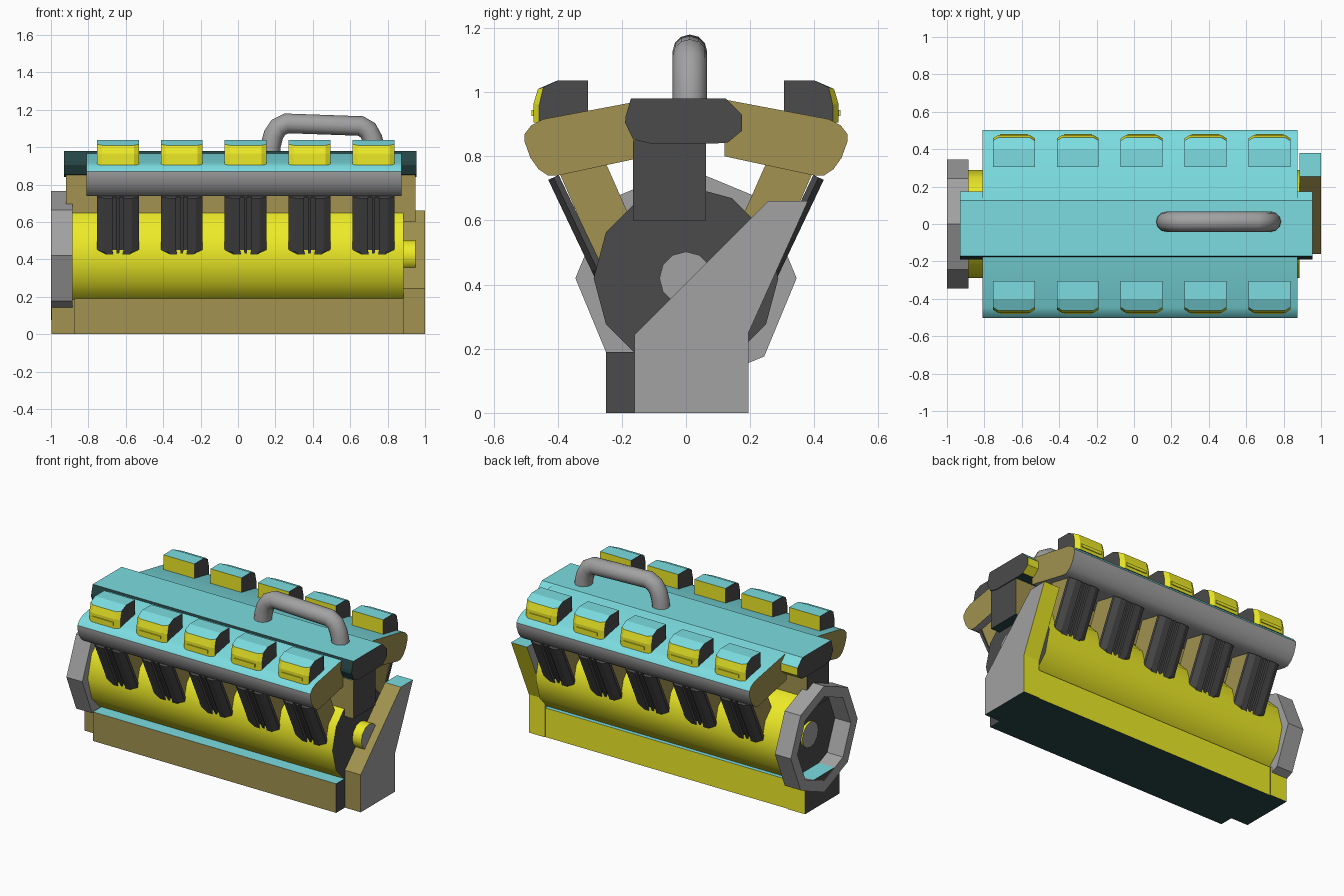
import bpy, bmesh, math
from mathutils import Vector

if "Cube" in bpy.data.objects:
    bpy.data.objects.remove(bpy.data.objects["Cube"])

def mat(name, c):
    m = bpy.data.materials.new(name)
    m.diffuse_color = (*c, 1)
    m.use_nodes = True
    m.node_tree.nodes["Principled BSDF"].inputs["Base Color"].default_value = m.diffuse_color
    return m

MATS = [mat("grey", (.36, .36, .36)), mat("cyan", (.2, .72, .75)), mat("yellow", (.85, .83, .02)),
        mat("olive", (.36, .29, .08)), mat("dark", (.07, .07, .07)), mat("deep_green", (.02, .06, .06))]
GREY, CYAN, YELLOW, OLIVE, DARK, GREEN = range(6)

def paint(n, front, back, end, top=CYAN, under=GREEN):
    """Pick a colour from the direction a face looks in."""
    if abs(n.x) > .8:
        return end
    if n.z > .6:
        return top
    if n.z < -.8:
        return under
    return front if n.y < 0 else back

def loft(name, sections, colours, smooth=0):
    """Closed solid through a list of equal-length 3D loops."""
    bm = bmesh.new()
    rings = [[bm.verts.new(p) for p in s] for s in sections]
    n = len(rings[0])
    for a, b in zip(rings, rings[1:]):
        for i in range(n):
            bm.faces.new((a[i], a[(i + 1) % n], b[(i + 1) % n], b[i]))
    bm.faces.new(rings[0])
    bm.faces.new(rings[-1])
    bmesh.ops.recalc_face_normals(bm, faces=bm.faces[:])
    bm.normal_update()
    for f in bm.faces:
        f.material_index = colours if isinstance(colours, int) else paint(f.normal, *colours)
    me = bpy.data.meshes.new(name)
    bm.to_mesh(me)
    bm.free()
    for m in MATS:
        me.materials.append(m)
    ob = bpy.data.objects.new(name, me)
    bpy.context.collection.objects.link(ob)
    if smooth:
        bpy.ops.object.select_all(action='DESELECT')
        ob.select_set(True)
        bpy.context.view_layer.objects.active = ob
        bpy.ops.object.shade_smooth_by_angle(angle=math.radians(smooth))
    return ob

def prism(name, pts, x0, x1, colours, s=1, smooth=0):
    """Extrude a (y, z) profile along x; s = -1 mirrors it in y."""
    return loft(name, [[(x, s * y, z) for y, z in pts] for x in (x0, x1)], colours, smooth)

def rect(y0, y1, z0, z1):
    return [(y0, z0), (y1, z0), (y1, z1), (y0, z1)]

def circle(r, n, cz=.42):
    return [(r * math.cos(2 * math.pi * i / n), cz + r * math.sin(2 * math.pi * i / n)) for i in range(n)]

# Base, end block and slanted end bracket
prism("base", rect(-.25, .19, 0, .19), -.875, .885, (OLIVE, YELLOW, DARK))
prism("end_block", rect(-.16, .195, 0, .19), -.998, -.875, (OLIVE, YELLOW, DARK))
prism("end_bracket", [(-.16, 0), (.195, 0), (.195, .25), (.38, .66), (.255, .66), (-.16, .245)],
      .885, 1, (OLIVE, YELLOW, GREY, OLIVE))
bpy.data.objects["end_bracket"].data.polygons[3].material_index = CYAN

# Crankcase drum with shaft stubs
prism("crankcase", circle(.288, 12), -.885, .885, (YELLOW, YELLOW, DARK, YELLOW, YELLOW), smooth=35)
prism("shaft", circle(.083, 12), -.9, .95, (YELLOW, YELLOW, GREY, YELLOW, YELLOW), smooth=35)

# Eight-sided hollow flywheel
bm = bmesh.new()
loops = [[bm.verts.new((x, y, z)) for y, z in circle(r, 8)]
         for x, r in ((-1, .345), (-.885, .345), (-.885, .275), (-1, .275))]
for k in range(4):
    a, b = loops[k], loops[(k + 1) % 4]
    for i in range(8):
        bm.faces.new((a[i], a[(i + 1) % 8], b[(i + 1) % 8], b[i]))
bmesh.ops.recalc_face_normals(bm, faces=bm.faces[:])
me = bpy.data.meshes.new("flywheel")
bm.to_mesh(me)
bm.free()
me.materials.append(MATS[GREY])
bpy.context.collection.objects.link(bpy.data.objects.new("flywheel", me))

# Central pillar and top bar
prism("pillar", rect(-.165, .063, .6, .85), -.92, .95, (OLIVE, OLIVE, DARK))
prism("top_bar", [(-.172, .98), (.125, .98), (.175, .93), (.175, .88), (.13, .843), (.09, .84),
                  (-.11, .84), (-.165, .853), (-.19, .905), (-.188, .925)],
      -.93, .955, (GREEN, YELLOW, DARK))

# Profiles for one bank (negative y side)
cover = [(-.12, .977), (-.445, .916), (-.482, .897), (-.503, .87), (-.503, .845), (-.485, .795),
         (-.46, .76), (-.43, .74), (-.40, .74), (-.12, .80)]
arm = [(-.40, .76), (-.255, .79), (-.14, .53), (-.255, .43)]
box_full = [(-.306, .9), (-.306, 1.037), (-.40, 1.037), (-.462, 1.01), (-.475, .965), (-.475, .905)]
box_end = [(-.306, .9), (-.306, 1.037), (-.40, 1.037), (-.445, 1.015), (-.458, .96), (-.458, .905)]
# Clip cross-section: (x, outward offset) with a central groove
clip_section = [(-.112, 0), (-.112, .018), (-.075, .036), (-.03, .036), (-.03, .02), (-.008, .02),
                (-.008, .032), (.008, .032), (.008, .02), (.03, .02), (.03, .036), (.075, .036),
                (.112, .018), (.112, 0)]
top = Vector((-.397, .742))
down = Vector((.145, -.305)).normalized()
out = Vector((down.y, -down.x))

for s, side in ((1, "front"), (-1, "rear")):
    prism(side + "_cover", cover, -.81, .875, (GREY, GREY, OLIVE, CYAN, GREY), s, smooth=35)
    for i in range(5):
        cx = -.642 + .3415 * i
        # Cap on the cover, with chamfered outer corners and a thin slot strip
        loft(side + "_cap", [[(cx + x, s * y, z) for y, z in prof] for x, prof in
             ((-.112, box_end), (-.085, box_full), (.085, box_full), (.112, box_end))],
             (YELLOW, YELLOW, DARK))
        prism(side + "_cap_strip", rect(-.481, -.47, .925, .945), cx - .075, cx + .075, YELLOW, s)
        # Cylinder arm
        prism(side + "_arm", arm, cx - .105, cx + .105, OLIVE, s)
        # Grooved clip plate, tapering at its lower end
        loops = []
        for t, k in ((0, 1), (.315, 1), (.342, .72)):
            ring = []
            for x, o in clip_section:
                p = top + down * t + out * o
                ring.append((cx + x * k, s * p.x, p.y))
            loops.append(ring)
        loft(side + "_clip", loops, DARK)

# Bent pipe on top
path = [(.17, .95), (.175, 1.01), (.19, 1.065), (.215, 1.105), (.26, 1.127), (.655, 1.113),
        (.695, 1.09), (.718, 1.045), (.73, 1.0), (.735, .95)]
cu = bpy.data.curves.new("pipe", 'CURVE')
cu.dimensions = '3D'
cu.bevel_depth = .054
cu.bevel_resolution = 4
cu.use_fill_caps = True
sp = cu.splines.new('POLY')
sp.points.add(len(path) - 1)
for p, (x, z) in zip(sp.points, path):
    p.co = (x, .012, z, 1)
    sp.use_smooth = True
cu.materials.append(MATS[GREY])
bpy.context.collection.objects.link(bpy.data.objects.new("pipe", cu))
